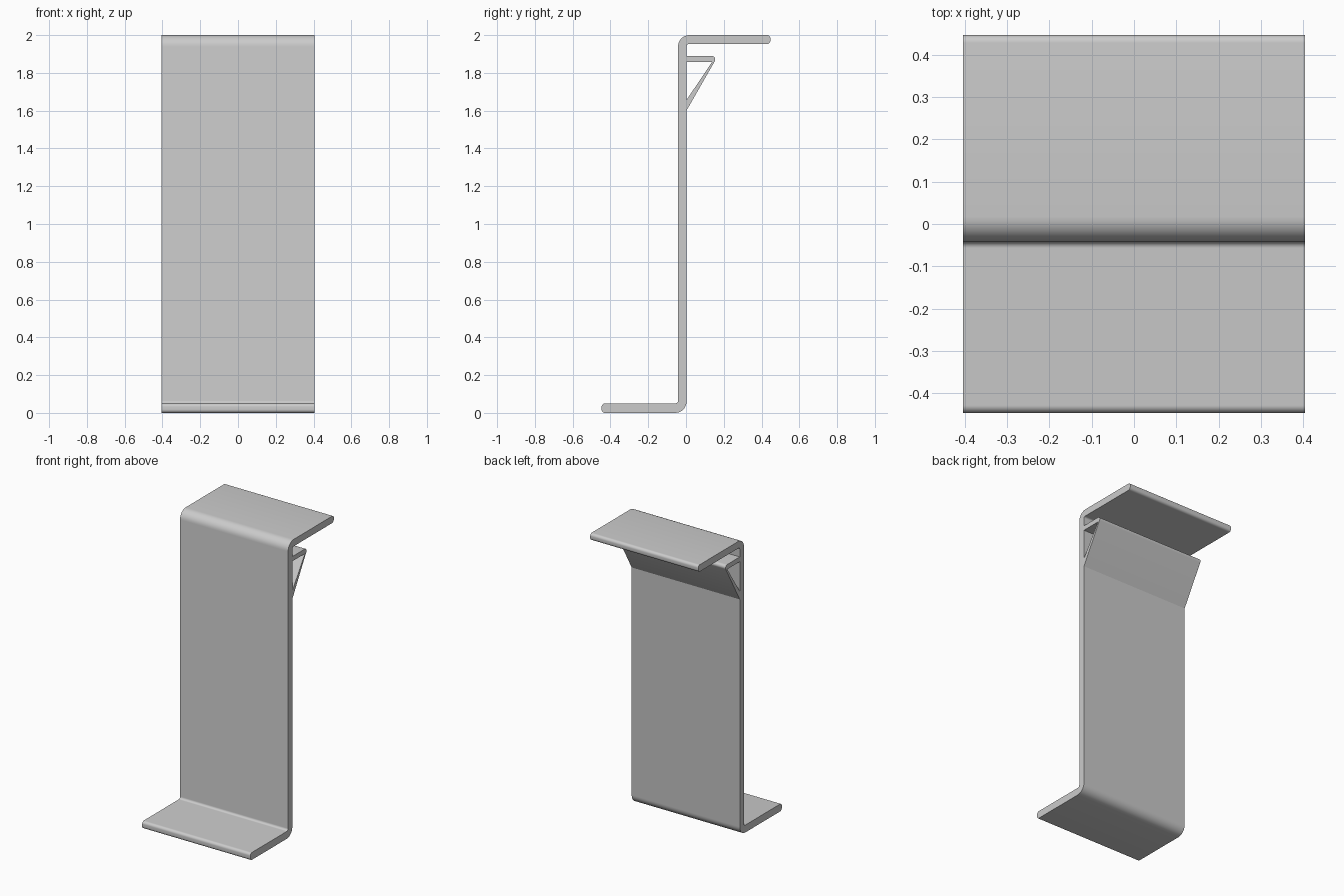
import bpy
import bmesh
import math
from mathutils import Vector

cube = bpy.data.objects.get("Cube")
if cube:
    bpy.data.objects.remove(cube, do_unlink=True)

HALF_WIDTH = 0.405

grey = bpy.data.materials.new("plain grey")
grey.use_nodes = True
colour = (0.6, 0.6, 0.6, 1)
grey.diffuse_color = colour
grey.node_tree.nodes["Principled BSDF"].inputs["Base Color"].default_value = colour


def rounded(corners, steps=8):
    """Outline from (y, z, radius) corners, each rounded by an arc."""
    outline = []
    for i, (y, z, r) in enumerate(corners):
        p = Vector((y, z))
        if r == 0:
            outline.append(p)
            continue
        a = (Vector(corners[i - 1][:2]) - p).normalized()
        b = (Vector(corners[(i + 1) % len(corners)][:2]) - p).normalized()
        half = a.angle(b) / 2
        centre = p + (a + b).normalized() * r / math.sin(half)
        start = p + a * r / math.tan(half) - centre
        end = p + b * r / math.tan(half) - centre
        sweep = start.angle(end)
        for k in range(steps + 1):
            t = k / steps
            arc = start * math.sin((1 - t) * sweep) + end * math.sin(t * sweep)
            outline.append(centre + arc / math.sin(sweep))
    return outline


def extrude_profile(name, corners):
    """Extrude a rounded side profile across the full width."""
    bm = bmesh.new()
    face = bm.faces.new([bm.verts.new((-HALF_WIDTH, p.x, p.y)) for p in rounded(corners)])
    swept = bmesh.ops.extrude_face_region(bm, geom=[face], use_keep_orig=True)
    verts = [v for v in swept["geom"] if isinstance(v, bmesh.types.BMVert)]
    bmesh.ops.translate(bm, verts=verts, vec=(2 * HALF_WIDTH, 0, 0))
    bmesh.ops.recalc_face_normals(bm, faces=bm.faces)
    mesh = bpy.data.meshes.new(name)
    bm.to_mesh(mesh)
    bm.free()
    mesh.materials.append(grey)
    obj = bpy.data.objects.new(name, mesh)
    bpy.context.collection.objects.link(obj)
    bpy.ops.object.select_all(action="DESELECT")
    obj.select_set(True)
    bpy.context.view_layer.objects.active = obj
    bpy.ops.object.shade_smooth_by_angle(angle=math.radians(30))


# Z-shaped strip: front foot, upright wall, rear top flange
FRONT, BACK, REACH = -0.042, 0.003, 0.447
extrude_profile("bent_strip", [
    (-REACH, 0, 0.018),
    (BACK, 0, 0.06),
    (BACK, 1.953, 0.012),
    (REACH, 1.953, 0.018),
    (REACH, 2, 0.018),
    (FRONT, 2, 0.06),
    (FRONT, 0.05, 0.015),
    (-REACH, 0.05, 0.018),
])

# Triangular rear hook: short shelf and slanted brace
extrude_profile("rear_hook", [
    (0, 1.889, 0),
    (0.168, 1.889, 0.018),
    (0, 1.596, 0),
    (0, 1.652, 0),
    (0.137, 1.857, 0),
    (0, 1.857, 0),
])
